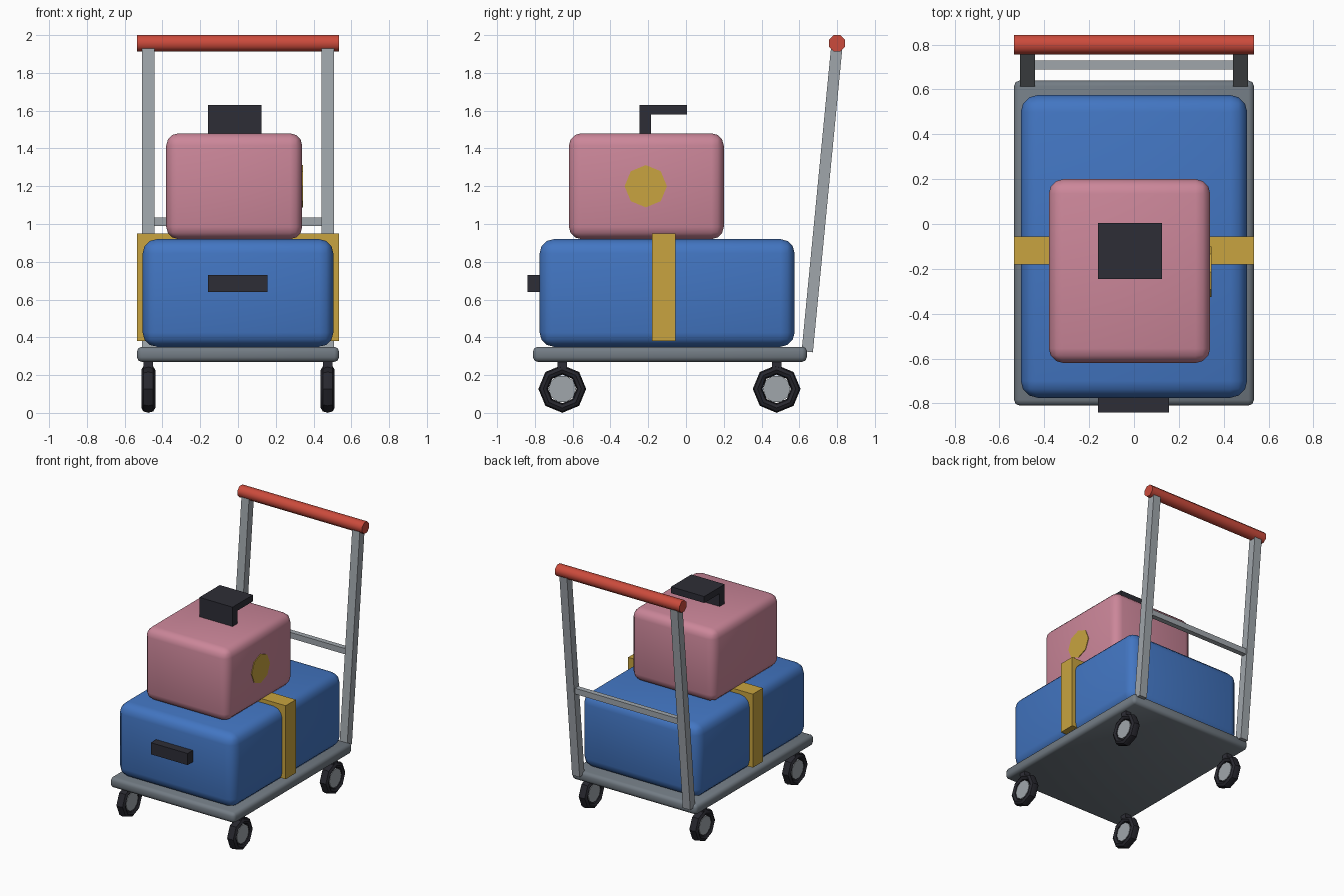
import bpy, bmesh, math
from mathutils import Matrix, Vector

if "Cube" in bpy.data.objects:
    bpy.data.objects.remove(bpy.data.objects["Cube"])


def material(name, rgb):
    m = bpy.data.materials.new(name)
    m.diffuse_color = (*rgb, 1)
    m.use_nodes = True
    m.node_tree.nodes["Principled BSDF"].inputs["Base Color"].default_value = m.diffuse_color
    return m


BLUE = material("blue shell", (0.055, 0.18, 0.54))
PINK = material("pink shell", (0.60, 0.24, 0.32))
GOLD = material("gold trim", (0.58, 0.37, 0.05))
RED = material("red grip", (0.60, 0.07, 0.045))
STEEL = material("light steel", (0.35, 0.38, 0.41))
DECK = material("grey deck", (0.17, 0.20, 0.23))
DARK = material("dark plastic", (0.027, 0.027, 0.037))
RUBBER = material("black rubber", (0.02, 0.02, 0.027))


def finish(bm, name, mat, smooth=None):
    bmesh.ops.recalc_face_normals(bm, faces=bm.faces)
    mesh = bpy.data.meshes.new(name)
    bm.to_mesh(mesh)
    bm.free()
    ob = bpy.data.objects.new(name, mesh)
    bpy.context.collection.objects.link(ob)
    mesh.materials.append(mat)
    if smooth:
        bpy.ops.object.select_all(action='DESELECT')
        ob.select_set(True)
        bpy.context.view_layer.objects.active = ob
        bpy.ops.object.shade_smooth_by_angle(angle=math.radians(smooth))
    return ob


def box(name, x, y, z, mat, bevel=0, segments=2):
    """Box given by its (min, max) along each axis, optionally rounded."""
    bm = bmesh.new()
    bmesh.ops.create_cube(bm, size=1)
    for v in bm.verts:
        v.co = [r[0] if c < 0 else r[1] for c, r in zip(v.co, (x, y, z))]
    if bevel:
        bmesh.ops.bevel(bm, geom=bm.edges[:], offset=bevel, segments=segments,
                        profile=0.5, affect='EDGES', clamp_overlap=True)
    return finish(bm, name, mat, 50 if bevel else None)


def cylinder_x(name, centre, radius, length, sides, mat, turn=0, smooth=None):
    """Cylinder lying along x."""
    bm = bmesh.new()
    bmesh.ops.create_cone(bm, cap_ends=True, segments=sides, radius1=radius,
                          radius2=radius, depth=length)
    bm.transform(Matrix.Translation(centre) @ Matrix.Rotation(turn, 4, 'X')
                 @ Matrix.Rotation(math.pi / 2, 4, 'Y'))
    return finish(bm, name, mat, smooth)


def tyre(name, centre, major, minor, half_width, sides=8, ring=8):
    """Low-sided ring around the x axis with an oval section."""
    bm = bmesh.new()
    loops = []
    for i in range(sides):
        a = 2 * math.pi * i / sides
        loop = []
        for j in range(ring):
            b = 2 * math.pi * j / ring
            r = major + minor * math.cos(b)
            loop.append(bm.verts.new(Vector(centre) + Vector(
                (half_width * math.sin(b), r * math.cos(a), r * math.sin(a)))))
        loops.append(loop)
    for i in range(sides):
        p, q = loops[i], loops[(i + 1) % sides]
        for j in range(ring):
            k = (j + 1) % ring
            bm.faces.new((p[j], p[k], q[k], q[j]))
    return finish(bm, name, RUBBER, 40)


# Platform
box("platform", (-0.535, 0.535), (-0.81, 0.64), (0.27, 0.35), DECK, 0.025)

# Casters
for sx, side in ((-1, "left"), (1, "right")):
    for y, end in ((-0.655, "front"), (0.48, "rear")):
        x, tag = sx * 0.475, f"{end}_{side}"
        tyre("tyre_" + tag, (x, y, 0.127), 0.101, 0.0255, 0.037)
        cylinder_x("hub_" + tag, (x, y, 0.127), 0.073, 0.05, 10, STEEL)
        box("caster_stem_" + tag, (x - 0.025, x + 0.025),
            (y - 0.025, y + 0.025), (0.235, 0.28), DARK)

# Leaning push handle: two posts, cross bar and grip
lean = math.atan2(0.157, 1.62)
for sx, side in ((-1, "left"), (1, "right")):
    post = box("post_" + side, (-0.0325, 0.0325), (-0.03, 0.03),
               (-0.81, 0.81), STEEL)
    post.data.transform(Matrix.Translation((sx * 0.475, 0.72, 1.13))
                        @ Matrix.Rotation(-lean, 4, 'X'))
box("cross_bar", (-0.475, 0.475), (0.69, 0.73), (0.99, 1.035), STEEL)
cylinder_x("push_grip", (0, 0.80, 1.957), 0.0465, 1.07, 8, RED,
           math.radians(22.5), 50)

# Large suitcase with strap and front handle
box("large_suitcase", (-0.505, 0.505), (-0.775, 0.575), (0.35, 0.92),
    BLUE, 0.075, 3)
box("strap", (-0.535, 0.535), (-0.18, -0.055), (0.38, 0.95), GOLD)
box("large_case_handle", (-0.16, 0.155), (-0.84, -0.76), (0.64, 0.73), DARK)

# Small suitcase with top handle and round badge
box("small_suitcase", (-0.38, 0.34), (-0.62, 0.20), (0.92, 1.48),
    PINK, 0.065, 3)
box("small_case_handle_stem", (-0.16, 0.125), (-0.245, -0.185),
    (1.47, 1.58), DARK)
box("small_case_handle_top", (-0.16, 0.125), (-0.245, 0.005),
    (1.58, 1.63), DARK)
cylinder_x("round_badge", (0.341, -0.213, 1.20), 0.112, 0.008, 8, GOLD)
